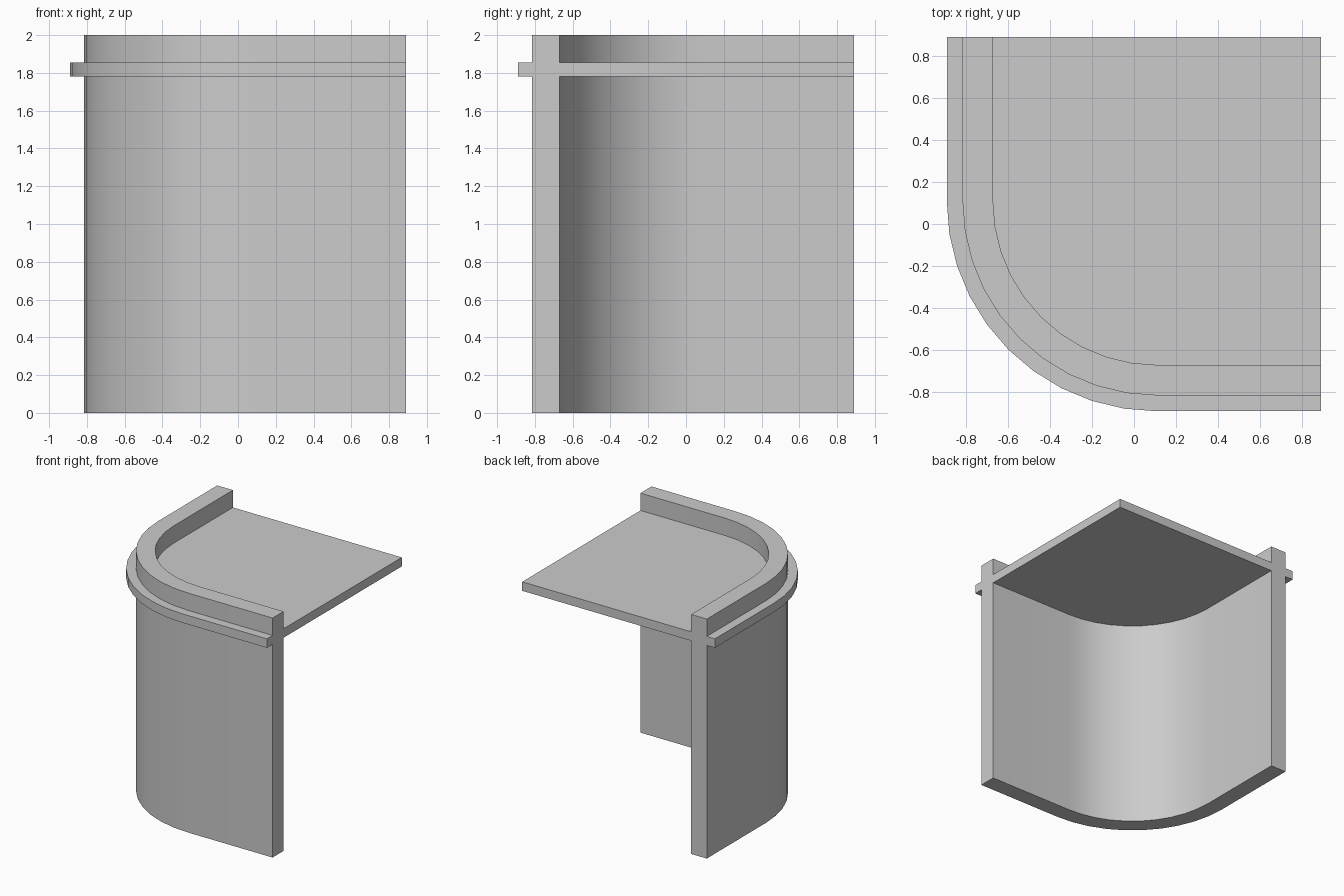
import bpy, bmesh
from math import cos, sin, pi

if "Cube" in bpy.data.objects:
    bpy.data.objects.remove(bpy.data.objects["Cube"])

END = 0.89      # straight edges stop here
C = 0.11        # centre of the rounded corner
STEPS = 10      # facets in the quarter turn


def rounded_path(r):
    """Plan line: straight, quarter turn of radius r, straight."""
    arc = [(C + r * cos(pi + i * pi / 2 / STEPS),
            C + r * sin(pi + i * pi / 2 / STEPS)) for i in range(STEPS + 1)]
    return [(C - r, END)] + arc + [(END, C - r)]


def extrude_plan(name, outline, z0, z1):
    bm = bmesh.new()
    face = bm.faces.new([bm.verts.new((x, y, z0)) for x, y in outline])
    new = bmesh.ops.extrude_face_region(bm, geom=[face])["geom"]
    bmesh.ops.translate(bm, vec=(0, 0, z1 - z0),
                        verts=[v for v in new if isinstance(v, bmesh.types.BMVert)])
    bmesh.ops.recalc_face_normals(bm, faces=bm.faces)
    mesh = bpy.data.meshes.new(name)
    bm.to_mesh(mesh)
    bm.free()
    ob = bpy.data.objects.new(name, mesh)
    bpy.context.collection.objects.link(ob)
    return ob


# Curved full-height wall
wall = extrude_plan("corner_wall",
                    rounded_path(0.925) + rounded_path(0.78)[::-1], 0, 2)

# Floor slab, passing through the wall as an outer ledge
slab = extrude_plan("floor_slab", rounded_path(1.0) + [(END, END)], 1.78, 1.855)

# Join the slab into the wall as one solid
mod = wall.modifiers.new("join_slab", 'BOOLEAN')
mod.operation = 'UNION'
mod.solver = 'EXACT'
mod.object = slab
bpy.context.view_layer.objects.active = wall
wall.select_set(True)
bpy.ops.object.modifier_apply(modifier=mod.name)
bpy.data.objects.remove(slab)
bpy.ops.object.shade_smooth_by_angle()
